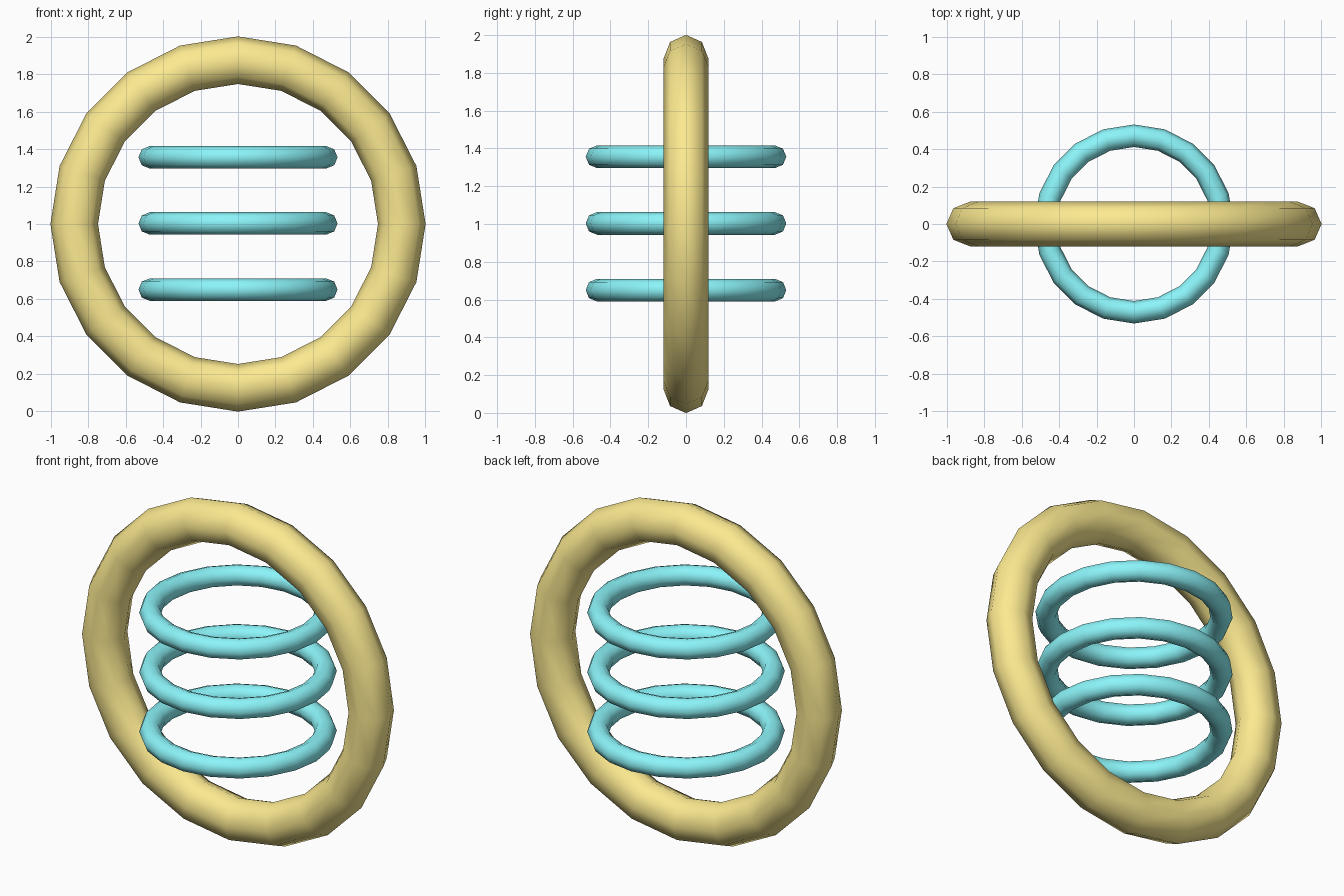
import bpy
from math import pi

if "Cube" in bpy.data.objects:
    bpy.data.objects.remove(bpy.data.objects["Cube"])


def material(name, color):
    mat = bpy.data.materials.new(name)
    mat.diffuse_color = (*color, 1)
    mat.use_nodes = True
    mat.node_tree.nodes["Principled BSDF"].inputs["Base Color"].default_value = mat.diffuse_color
    return mat


def ring(name, z, major, minor, mat, tilt=0, flatten=1, sides=20):
    bpy.ops.mesh.primitive_torus_add(
        major_segments=sides, minor_segments=8,
        major_radius=major, minor_radius=minor,
        location=(0, 0, z), rotation=(tilt, 0, 0))
    obj = bpy.context.object
    obj.name = name
    obj.scale.z = flatten
    obj.data.materials.append(mat)
    bpy.ops.object.shade_smooth()
    return obj


gold = material("gold", (0.97, 0.82, 0.28))
cyan = material("cyan", (0.26, 0.91, 0.95))

# Large upright ring
ring("outer_ring", 1.0, 0.874, 0.127, gold, tilt=pi / 2, flatten=0.94)

# Three stacked horizontal rings
for i, label in enumerate(("lower", "middle", "upper")):
    ring(f"{label}_ring", 1.003 + (i - 1) * 0.353, 0.471, 0.06, cyan)
